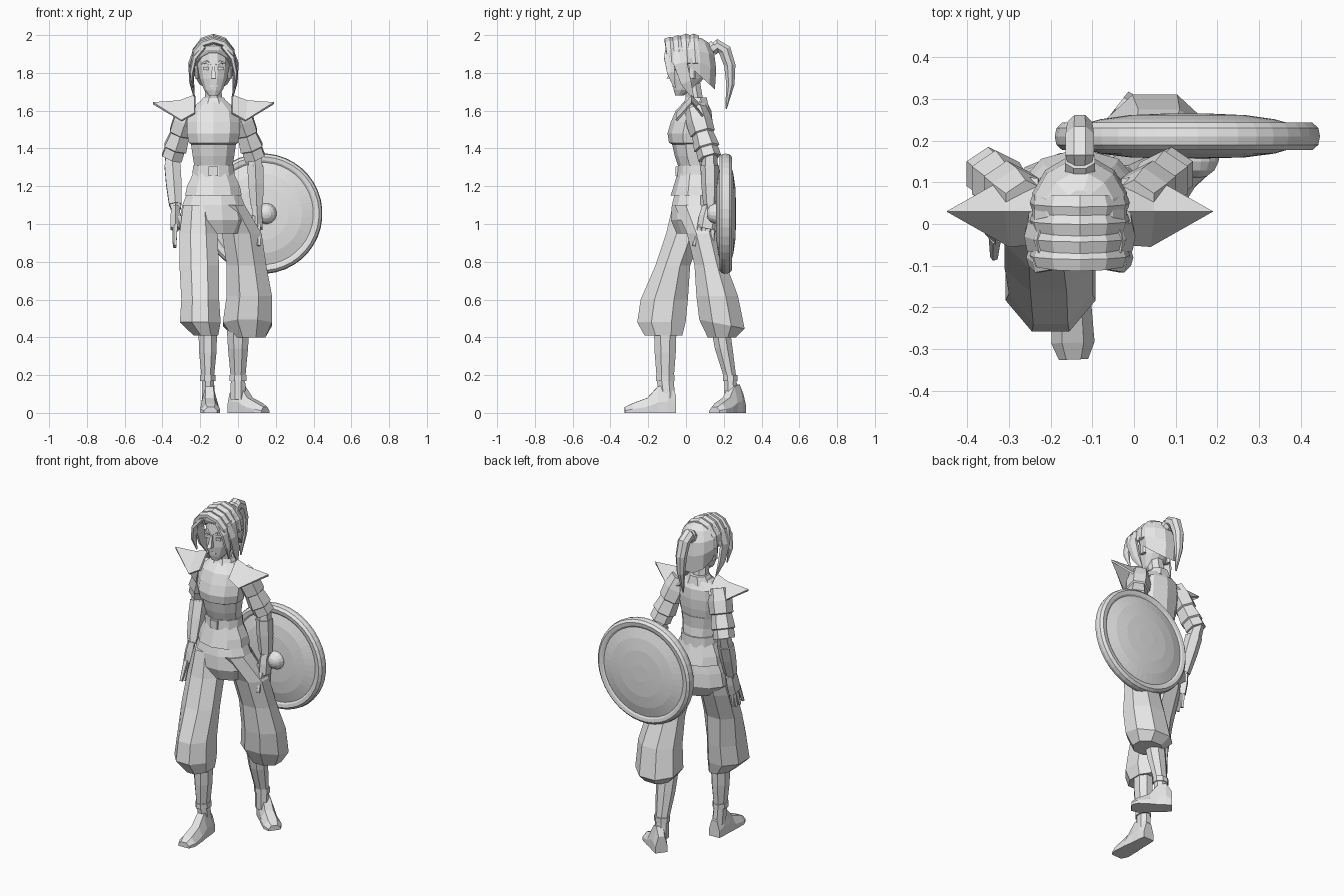
import bpy
import bmesh
from math import cos, sin, pi
from mathutils import Vector

cube = bpy.data.objects.get("Cube")
if cube:
    bpy.data.objects.remove(cube, do_unlink=True)

GREY = (0.8, 0.8, 0.8, 1.0)
MID = -0.13  # body axis in x

material = bpy.data.materials.new("plain grey")
material.use_nodes = True
material.diffuse_color = GREY
material.node_tree.nodes["Principled BSDF"].inputs["Base Color"].default_value = GREY


def finish(name, bm):
    bmesh.ops.recalc_face_normals(bm, faces=bm.faces)
    mesh = bpy.data.meshes.new(name)
    bm.to_mesh(mesh)
    bm.free()
    mesh.materials.append(material)
    obj = bpy.data.objects.new(name, mesh)
    bpy.context.collection.objects.link(obj)
    return obj


def skin(name, rings):
    """Join equal rings of points into a capped surface."""
    bm = bmesh.new()
    loops = [[bm.verts.new(point) for point in ring] for ring in rings]
    for low, high in zip(loops, loops[1:]):
        for i in range(len(low)):
            j = (i + 1) % len(low)
            bm.faces.new((low[i], low[j], high[j], high[i]))
    bm.faces.new(loops[0])
    bm.faces.new(loops[-1])
    return finish(name, bm)


def unit_ring(sides):
    grow = 1 / cos(pi / sides)
    angles = [2 * pi * (i + 0.5) / sides for i in range(sides)]
    return [(grow * cos(a), grow * sin(a)) for a in angles]


def loft(name, sections, sides=8):
    """Stack level ellipses: x, y, z, x radius, y radius, slope along y."""
    rings = []
    for x, y, z, rx, ry, *slope in sections:
        tilt = slope[0] if slope else 0
        rings.append([(x + rx * u, y + ry * v, z + tilt * ry * v)
                      for u, v in unit_ring(sides)])
    return skin(name, rings)


def tube(name, path, radii, sides=6, flat=1.0, ref=(1, 0, 0)):
    """Tapered tube square to its path; flat scales the second axis."""
    path = [Vector(p) for p in path]
    rings = []
    for i, point in enumerate(path):
        ahead = path[min(i + 1, len(path) - 1)] - path[max(i - 1, 0)]
        ahead.normalize()
        side = Vector(ref)
        side = (side - ahead * side.dot(ahead)).normalized()
        other = ahead.cross(side)
        rings.append([point + radii[i] * (side * u + other * v * flat)
                      for u, v in unit_ring(sides)])
    return skin(name, rings)


def lathe(name, x, z, profile, sides):
    """Turn radius, depth pairs about an axis along y."""
    skin(name, [[(x + r * u, y, z + r * v) for u, v in unit_ring(sides)]
                for r, y in profile])


def foot(name, heel, toe):
    heel, toe = Vector((*heel, 0)), Vector((*toe, 0))
    across = (toe - heel).cross(Vector((0, 0, 1))).normalized()
    outline = [(-1, 0), (1, 0), (1, 0.4), (0.5, 1), (-0.5, 1), (-1, 0.4)]
    rings = []
    for t, width, height in [(0, .035, .1), (.15, .04, .15), (.35, .042, .14),
                             (.55, .048, .08), (.85, .052, .05), (1, .035, .03)]:
        base = heel.lerp(toe, t)
        rings.append([base + across * width * u + Vector((0, 0, height * v))
                      for u, v in outline])
    skin(name, rings)


# Torso, belt and tunic
loft("waist", [(MID, .05, 1.2, .11, .09), (MID, .05, 1.3, .1, .085),
               (MID, .035, 1.36, .11, .09), (MID, .03, 1.43, .12, .1)], 10)
loft("chest", [(MID, .03, 1.42, .115, .095), (MID, .02, 1.43, .13, .105),
               (MID, .02, 1.48, .14, .112), (MID, .03, 1.54, .14, .105),
               (MID, .04, 1.6, .13, .09), (MID, .05, 1.65, .07, .055)], 10)
loft("belt", [(MID, .05, 1.25, .112, .095), (MID, .05, 1.31, .108, .092)], 12)
loft("tunic_hem", [(MID, .05, 1.27, .107, .09), (MID, .05, 1.2, .14, .11),
                   (MID, .05, 1.15, .15, .125)], 10)
loft("buckle", [(MID, -.047, z, .025, .008) for z in (1.255, 1.305)], 4)
loft("neck", [(MID, .05, 1.6, .05, .05), (MID, .045, 1.66, .045, .045),
              (MID, .03, 1.75, .042, .045)])
loft("collar", [(MID, .05, 1.62, .085, .07), (MID, .055, 1.67, .055, .055)])

# Trousers, shins and shoes
loft("hips", [(MID, .05, 1.2, .125, .1), (MID, .045, 1.1, .165, .12),
              (MID, .045, 1.02, .18, .125), (MID + .02, .05, .95, .12, .1)], 12)
loft("right_trouser", [(-.21, .03, 1.1, .08, .1), (-.21, -.01, .95, .1, .095),
                       (-.205, -.07, .78, .105, .092), (-.2, -.115, .6, .1, .125),
                       (-.2, -.13, .48, .108, .128), (-.17, -.12, .41, .065, .1)])
loft("left_trouser", [(-.05, .04, 1.1, .085, .1), (.02, .09, .95, .105, .085),
                      (.045, .13, .78, .105, .085), (.06, .165, .62, .12, .11),
                      (.05, .19, .47, .13, .12, -.2), (.06, .19, .4, .085, .075)])
loft("right_shin", [(-.16, -.11, .46, .05, .06), (-.16, -.11, .32, .046, .056),
                    (-.16, -.11, .18, .032, .045), (-.155, -.1, .07, .035, .042)])
loft("left_shin", [(0, .18, .46, .06, .05), (0, .2, .34, .053, .047),
                   (0, .235, .18, .038, .032), (0, .24, .07, .04, .036)])
loft("right_ankle_band", [(-.16, -.11, z, .04, .05) for z in (.17, .2)])
loft("left_ankle_band", [(0, .235, z, .044, .038) for z in (.17, .2)])
foot("right_shoe", (-.155, -.055), (-.145, -.325))
foot("left_shoe", (-.035, .29), (.145, .15))

# Arms, hands and shoulder guards on both sides
for label, s, wrist, tip in (("right", -1, (-.33, .03, 1.08), (-.335, -.03, .87)),
                             ("left", 1, (.1, .13, 1.08), (.11, .09, .87))):
    shoulder = Vector((MID + s * .13, .05, 1.61))
    elbow = Vector((MID + s * .22, .125, 1.35))
    wrist, tip = Vector(wrist), Vector(tip)
    tube(label + "_sleeve", [shoulder.lerp(elbow, t) for t in (0, .25, .5, .52, .8, .82, 1)],
         (.05, .06, .058, .05, .06, .052, .054))
    tube(label + "_forearm", [elbow.lerp(wrist, t) for t in (-.1, .2, .7, 1)],
         (.034, .038, .033, .027))
    tube(label + "_bracer", [elbow.lerp(wrist, t) for t in (.15, .5, .92)],
         (.042, .041, .033))
    knuckles = wrist.lerp(tip, .5)
    tube(label + "_palm", [wrist.lerp(tip, t) for t in (-.05, .2, .5)],
         (.022, .026, .025), flat=1.8)
    for i in range(4):
        spread = Vector((0, (i - 1.5) * .022, 0))
        end = tip + spread * 1.5 + Vector((0, 0, .01 * abs(i - 1.5)))
        tube(f"{label}_finger_{i + 1}", [knuckles + spread + Vector((0, 0, .02)), end],
             (.013, .008), 5)
    thumb = wrist + Vector((-s * .015, -.035, -.04))
    tube(label + "_thumb", [thumb, thumb + Vector((-s * .025, -.02, -.09))], (.015, .008), 5)

    bm = bmesh.new()
    point, mid, inner = [bm.verts.new((MID + s * x, .03, z))
                         for x, z in ((.32, 1.645), (.18, 1.655), (.1, 1.685))]
    for side in (-1, 1):
        wing = bm.verts.new((MID + s * .17, .03 + side * .085, 1.55))
        root = bm.verts.new((MID + s * .1, .03 + side * .08, 1.59))
        bm.faces.new((point, mid, wing))
        bm.faces.new((mid, inner, root, wing))
    guard = finish(label + "_shoulder_guard", bm)
    guard.modifiers.new("thickness", "SOLIDIFY").thickness = 0.012

# Head and face
loft("head", [(MID, -.035, 1.68, .025, .022), (MID, -.01, 1.71, .05, .055),
              (MID, .01, 1.77, .073, .082), (MID, .03, 1.84, .085, .1),
              (MID, .04, 1.91, .085, .1), (MID, .04, 1.96, .05, .06)], 12)
loft("nose", [(MID, -.08, 1.77, .013, .024), (MID, -.073, 1.785, .012, .02),
              (MID, -.068, 1.84, .006, .008)], 4)
loft("mouth", [(MID, -.062, z, .022, .008) for z in (1.725, 1.737)], 6)
for label, s in (("right", -1), ("left", 1)):
    x = MID + s * .037
    loft(label + "_eye", [(x, -.062, z, .018, .008) for z in (1.815, 1.832)], 6)
    tube(label + "_brow", [(MID + s * .014, -.07, 1.843), (x, -.066, 1.858),
                           (MID + s * .062, -.05, 1.85)], (.006, .008, .004), 4, ref=(0, 1, 0))
    loft(label + "_ear", [(MID + s * .088, .03, z, .01, .02) for z in (1.77, 1.84)], 6)

# Hair cap, ridges over the crown, hanging locks and ponytail
loft("hair_cap", [(MID, .045, 1.81, .1, .108, -.9), (MID, .045, 1.87, .113, .115, -.45),
                  (MID, .04, 1.92, .108, .11, -.2), (MID, .04, 1.96, .08, .08),
                  (MID, .04, 1.985, .035, .04)], 12)
for i in range(4):
    y = -.075 + .042 * i
    top = 1.972 + .008 * min(i, 2)
    arch = [(MID + .11 * cos(a), y - .01 * sin(a), 1.85 + (top - 1.85) * sin(a))
            for a in (pi * k / 6 for k in range(7))]
    tube(f"hair_ridge_{i + 1}", arch, (.015, .024, .027, .028, .027, .024, .015),
         flat=.6, ref=(0, 1, 0))
for label, s in (("right", -1), ("left", 1)):
    tube(label + "_front_lock", [(MID + s * .05, -.085, 1.94), (MID + s * .1, -.09, 1.88),
                                 (MID + s * .117, -.08, 1.8), (MID + s * .11, -.06, 1.72)],
         (.022, .026, .02, .004), flat=.5, ref=(0, 1, 0))
    tube(label + "_side_lock", [(MID + s * .09, -.04, 1.93), (MID + s * .117, -.03, 1.85),
                                (MID + s * .115, 0, 1.75), (MID + s * .1, .04, 1.66)],
         (.03, .036, .028, .004), flat=.4, ref=(0, 1, 0))
tube("ponytail", [(MID, .13, 1.92), (MID, .165, 1.945), (MID, .205, 1.92), (MID, .232, 1.84),
                  (MID, .235, 1.74), (MID, .212, 1.61)], (.024, .034, .034, .03, .022, .004), 8)
tube("hair_tie", [(MID, .135, 1.925), (MID, .155, 1.94)], (.036, .036), 8)

# Round shield with rolled rim and hand boss
lathe("shield", .128, 1.055,
      [(.05, .157), (.14, .16), (.21, .169), (.27, .187), (.28, .18), (.3, .177), (.314, .19),
       (.318, .21), (.314, .23), (.3, .243), (.28, .24), (.27, .234), (.21, .251),
       (.14, .261), (.05, .265)], 40)
lathe("shield_boss", .15, 1.055,
      [(.055, .17), (.053, .15), (.042, .128), (.025, .115), (.008, .11)], 16)
